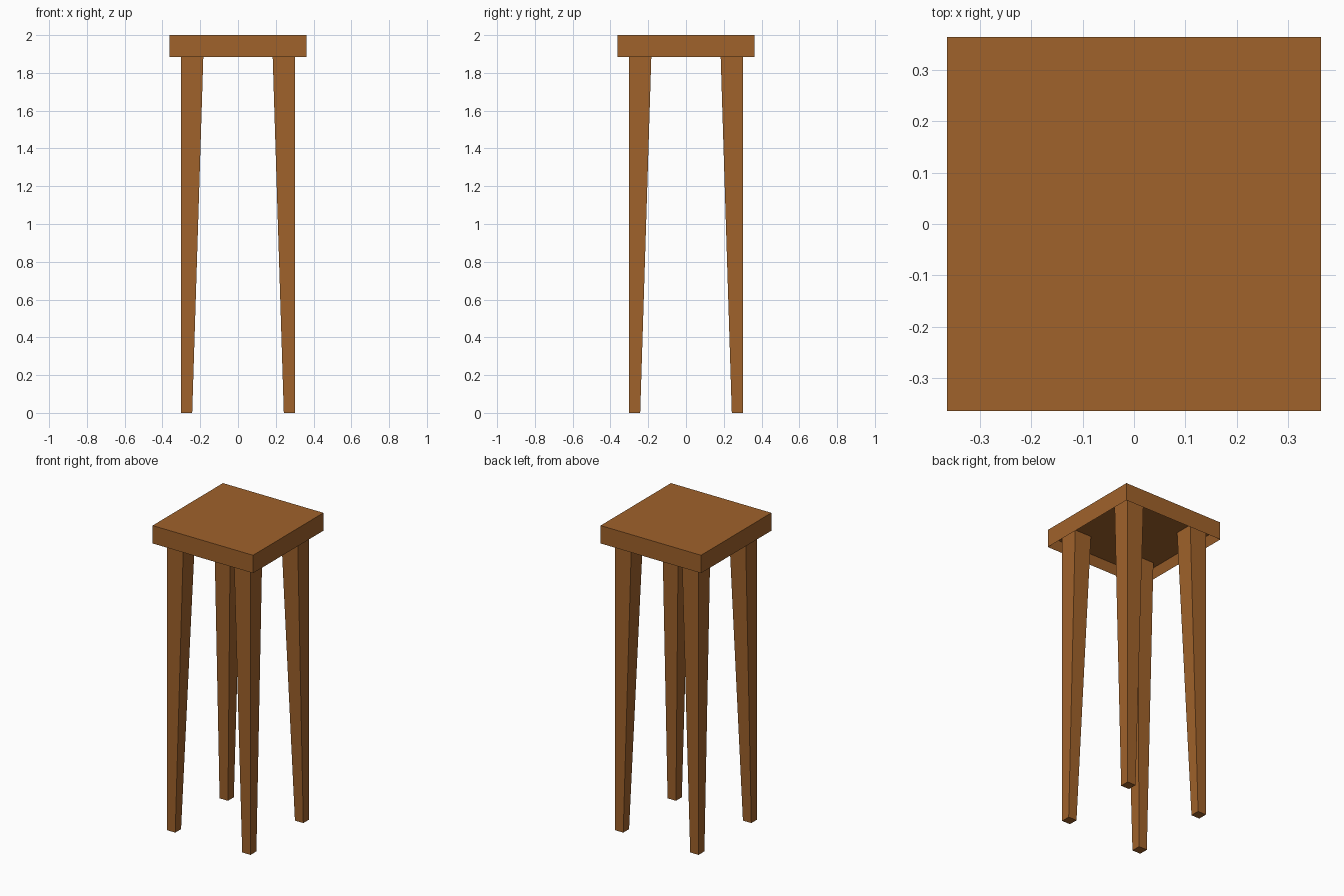
import bpy, bmesh

if "Cube" in bpy.data.objects:
    bpy.data.objects.remove(bpy.data.objects["Cube"])

HALF = 0.3636        # half width of the seat
SEAT_BOTTOM = 1.883
CEILING = 1.942      # underside of the seat panel, inside the rim
RIM = 0.03
LEG_OUT = 0.303

wood = bpy.data.materials.new("brown wood")
wood.diffuse_color = (0.35, 0.122, 0.024, 1)
wood.use_nodes = True
wood.node_tree.nodes["Principled BSDF"].inputs["Base Color"].default_value = wood.diffuse_color


def finish(name, bm):
    bmesh.ops.recalc_face_normals(bm, faces=bm.faces[:])
    mesh = bpy.data.meshes.new(name)
    bm.to_mesh(mesh)
    bm.free()
    mesh.materials.append(wood)
    obj = bpy.data.objects.new(name, mesh)
    bpy.context.collection.objects.link(obj)


def box(bm, low, high):
    """Axis-aligned box between two corners."""
    verts = bmesh.ops.create_cube(bm, size=1)["verts"]
    for v in verts:
        for i in range(3):
            v.co[i] = high[i] if v.co[i] > 0 else low[i]
    return verts


# Seat: a slab whose underside is hollowed out inside a thin rim
bm = bmesh.new()
box(bm, (-HALF, -HALF, SEAT_BOTTOM), (HALF, HALF, 2.0))
bm.normal_update()
under = [f for f in bm.faces if f.normal.z < -0.9]
bmesh.ops.inset_region(bm, faces=under, thickness=RIM)
for v in bm.verts:
    if abs(v.co.x) < HALF - RIM / 2:
        v.co.z = CEILING
finish("seat", bm)

# Legs: straight on the outer sides, tapering on the two inner sides
for sx, side in ((-1, "left"), (1, "right")):
    for sy, end in ((-1, "front"), (1, "back")):
        bm = bmesh.new()
        for v in box(bm, (0, 0, 0), (1, 1, CEILING)):
            inner = 0.1818 if v.co.z > 1 else 0.2424
            v.co.x = sx * (LEG_OUT if v.co.x > 0.5 else inner)
            v.co.y = sy * (LEG_OUT if v.co.y > 0.5 else inner)
        finish(f"{end}_{side}_leg", bm)
